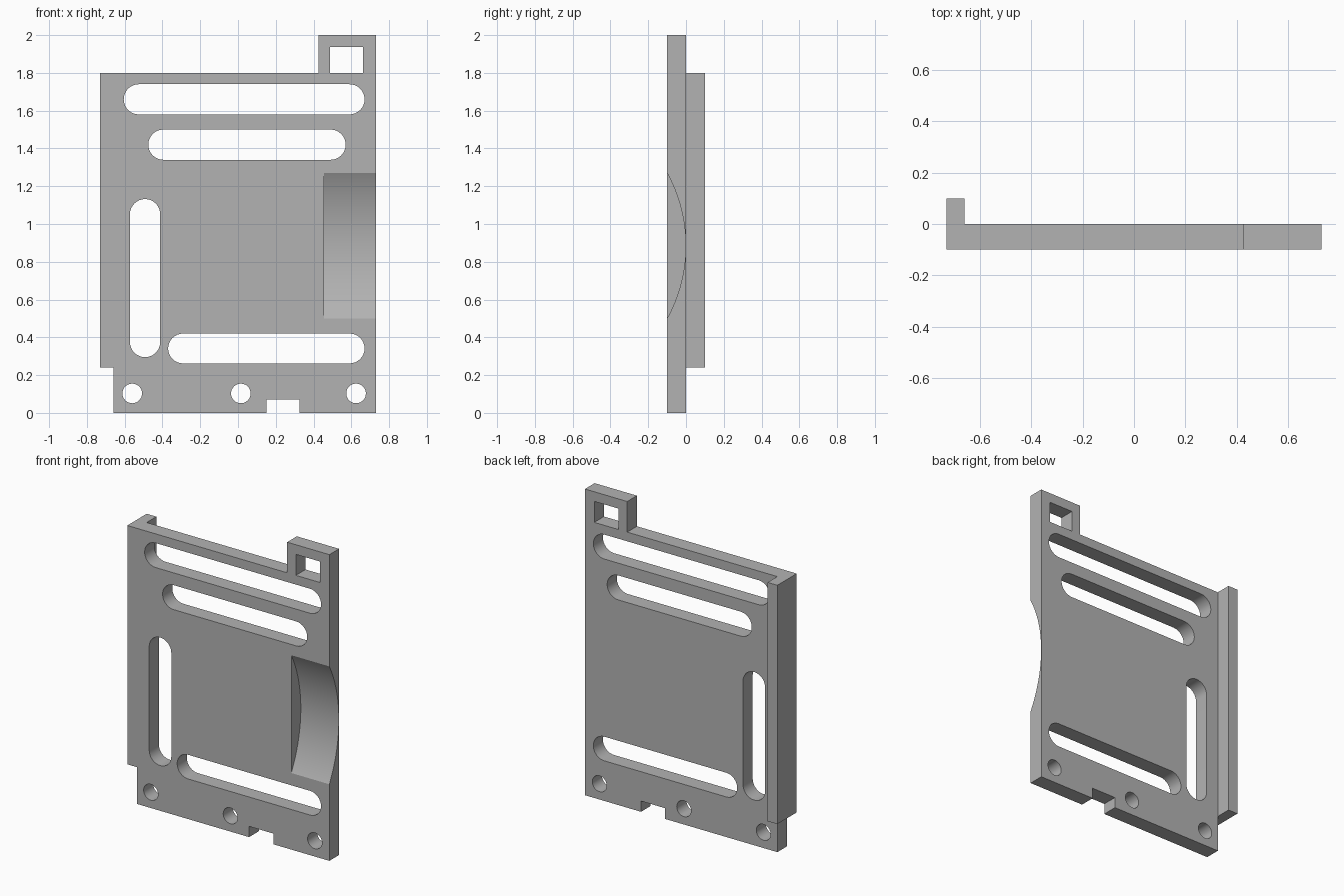
import bpy, bmesh, math

if "Cube" in bpy.data.objects:
    bpy.data.objects.remove(bpy.data.objects["Cube"], do_unlink=True)

grey = bpy.data.materials.new("plain grey")
grey.use_nodes = True
grey.diffuse_color = (0.45, 0.45, 0.45, 1)
grey.node_tree.nodes["Principled BSDF"].inputs["Base Color"].default_value = grey.diffuse_color

FRONT, BACK, FLANGE = -0.1, 0.0, 0.1
RIGHT, LEFT = -0.73, 0.73


def prism(name, points, start, end, axis="y"):
    """Extrude a closed profile: (x, z) along y, or (y, z) along x."""
    bm = bmesh.new()
    place = (lambda a, b: (a, start, b)) if axis == "y" else (lambda a, b: (start, a, b))
    face = bm.faces.new([bm.verts.new(place(a, b)) for a, b in points])
    out = bmesh.ops.extrude_face_region(bm, geom=[face])
    moved = [v for v in out["geom"] if isinstance(v, bmesh.types.BMVert)]
    step = end - start
    bmesh.ops.translate(bm, verts=moved, vec=(0, step, 0) if axis == "y" else (step, 0, 0))
    bmesh.ops.recalc_face_normals(bm, faces=bm.faces)
    mesh = bpy.data.meshes.new(name)
    bm.to_mesh(mesh)
    bm.free()
    mesh.materials.append(grey)
    obj = bpy.data.objects.new(name, mesh)
    bpy.context.collection.objects.link(obj)
    return obj


def rect(x0, x1, z0, z1):
    return [(x0, z0), (x1, z0), (x1, z1), (x0, z1)]


def slot(x0, x1, z0, z1, steps=16):
    """Rounded outline; equal sides give a circle."""
    r = min(x1 - x0, z1 - z0) / 2
    corners = [(x1 - r, z1 - r), (x0 + r, z1 - r), (x0 + r, z0 + r), (x1 - r, z0 + r)]
    pts = []
    for q, (cx, cz) in enumerate(corners):
        for i in range(steps // 2 + 1):
            a = (q + i / (steps // 2)) * math.pi / 2
            p = (cx + r * math.cos(a), cz + r * math.sin(a))
            if not pts or math.dist(p, pts[-1]) > 1e-5:
                pts.append(p)
    if math.dist(pts[0], pts[-1]) < 1e-5:
        pts.pop()
    return pts


def combine(target, tool, operation):
    mod = target.modifiers.new(operation.lower(), "BOOLEAN")
    mod.operation, mod.object, mod.solver = operation, tool, "EXACT"
    bpy.context.view_layer.objects.active = target
    bpy.ops.object.modifier_apply(modifier=mod.name)
    bpy.data.objects.remove(tool, do_unlink=True)


# Plate outline with bottom notch, stepped corner and raised tab
outline = [(-0.66, 0), (0.15, 0), (0.15, 0.07), (0.325, 0.07), (0.325, 0), (LEFT, 0),
           (LEFT, 2), (0.425, 2), (0.425, 1.8), (RIGHT, 1.8), (RIGHT, 0.24), (-0.66, 0.24)]
plate = prism("mounting_plate", outline, FRONT, BACK)

# Side flange projecting from the back
combine(plate, prism("flange", rect(RIGHT, -0.66, 0.24, 1.8), FRONT, FLANGE), "UNION")

# Long slots, tab window and screw holes
openings = [slot(-0.605, 0.67, 1.58, 1.74), slot(-0.475, 0.57, 1.34, 1.5),
            slot(-0.37, 0.67, 0.262, 0.42), slot(-0.572, -0.412, 0.295, 1.132),
            rect(0.488, 0.663, 1.8, 1.937)]
for x in (-0.56, 0.015, 0.625):
    openings.append(slot(x - 0.052, x + 0.052, 0.051, 0.155))
for points in openings:
    combine(plate, prism("cutter", points, -0.3, 0.3), "DIFFERENCE")

# Shallow cylindrical scoop at the left edge of the front
half, depth, mid = 0.385, 0.0985, 0.885
radius = (half ** 2 + depth ** 2) / (2 * depth)
centre = FRONT + depth - radius
arc = [(centre + radius * math.cos(a), mid + radius * math.sin(a))
       for a in (math.radians(-48 + 2 * i) for i in range(49))]
combine(plate, prism("cutter", arc, 0.455, 0.9, "x"), "DIFFERENCE")

# Smooth curved walls, keep crisp edges
bpy.ops.object.select_all(action="DESELECT")
plate.select_set(True)
bpy.context.view_layer.objects.active = plate
bpy.ops.object.shade_smooth_by_angle(angle=math.radians(20))
